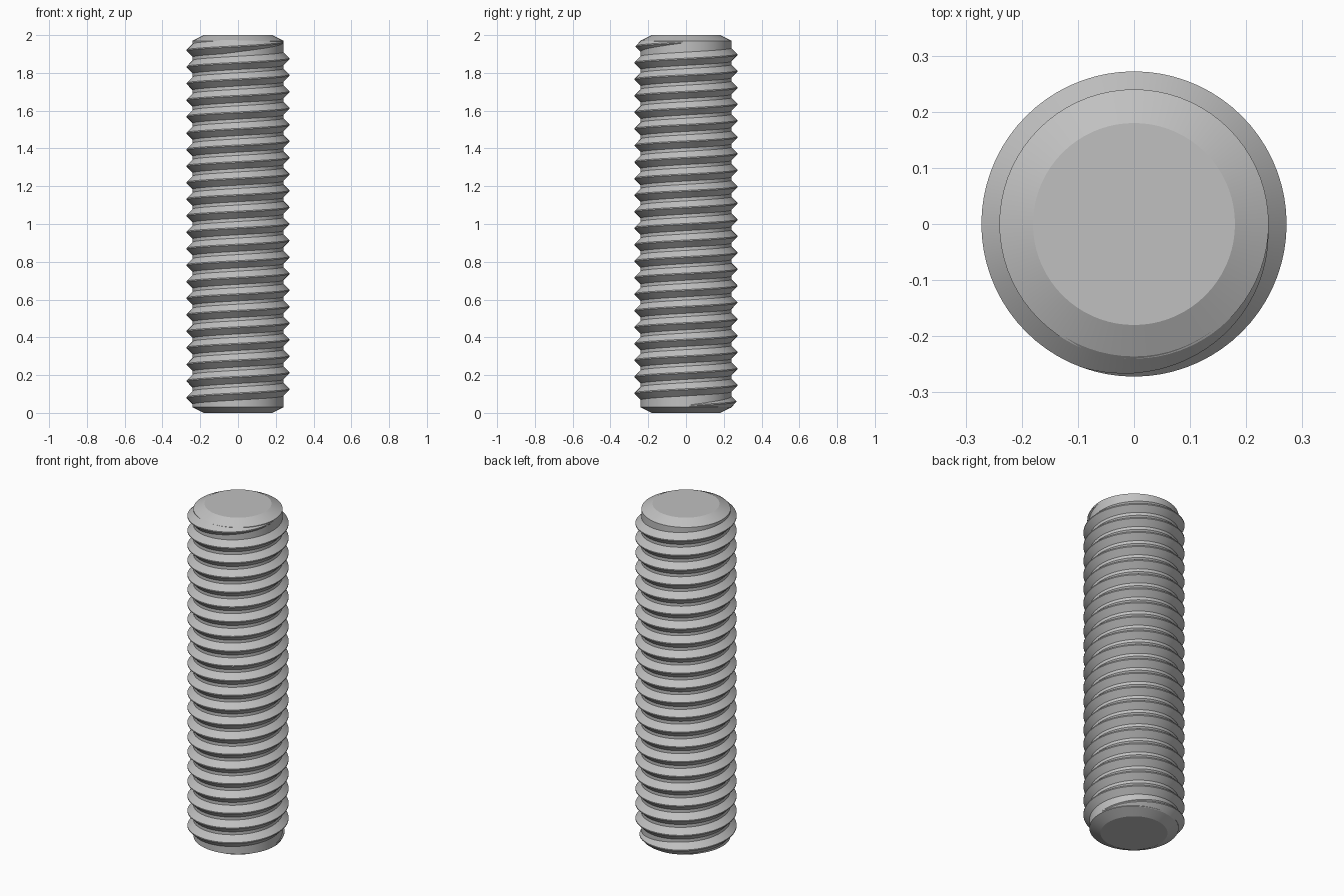
import bpy, bmesh, math

cube = bpy.data.objects.get("Cube")
if cube:
    bpy.data.objects.remove(cube, do_unlink=True)

HEIGHT, CORE_R, CREST_R, TIP_R = 2.0, 0.24, 0.272, 0.18
CHAMFER = 0.03
TURNS, PITCH = 22, 0.0875
SEGMENTS = 72
FADE = math.radians(110)

steel = bpy.data.materials.new("grey_steel")
steel.use_nodes = True
GREY = (0.53, 0.53, 0.53, 1)
steel.diffuse_color = GREY
steel.node_tree.nodes["Principled BSDF"].inputs["Base Color"].default_value = GREY


def sweep(name, sections, closed_profile):
    """Join successive vertex sections with quads and cap the two ends."""
    bm = bmesh.new()
    rows = [[bm.verts.new(p) for p in s] for s in sections]
    n = len(rows[0])
    for a, b in zip(rows, rows[1:]):
        for i in range(n if closed_profile else n - 1):
            j = (i + 1) % n
            bm.faces.new((a[i], a[j], b[j], b[i]))
    bm.faces.new(rows[0])
    bm.faces.new(rows[-1])
    bmesh.ops.recalc_face_normals(bm, faces=bm.faces)
    mesh = bpy.data.meshes.new(name)
    bm.to_mesh(mesh)
    bm.free()
    obj = bpy.data.objects.new(name, mesh)
    bpy.context.collection.objects.link(obj)
    mesh.materials.append(steel)
    bpy.ops.object.select_all(action='DESELECT')
    obj.select_set(True)
    bpy.context.view_layer.objects.active = obj
    bpy.ops.object.shade_smooth_by_angle(angle=math.radians(25))
    return obj


def polar(r, angle, z):
    return (r * math.cos(angle), r * math.sin(angle), z)


# Rod core with chamfered ends
outline = [(TIP_R, 0), (CORE_R, CHAMFER), (CORE_R, HEIGHT - CHAMFER), (TIP_R, HEIGHT)]
sweep("rod_core", [[polar(r, 2 * math.pi * k / SEGMENTS, z) for k in range(SEGMENTS)]
                   for r, z in outline], True)

# Right-handed helical thread, fading into the core at both ends
total = TURNS * 2 * math.pi
start_z = (HEIGHT - TURNS * PITCH) / 2
sections = []
for k in range(TURNS * SEGMENTS + 1):
    a = total * k / (TURNS * SEGMENTS)
    fade = min(1, a / FADE, (total - a) / FADE)
    z = start_z + PITCH * a / (2 * math.pi)
    crest = CORE_R + (CREST_R - CORE_R) * fade - 0.001 * (1 - fade)
    half = 0.004 + 0.032 * fade
    sections.append([polar(CORE_R - 0.004, a, z - half - 0.003), polar(crest, a, z - 0.003),
                     polar(crest, a, z + 0.003), polar(CORE_R - 0.004, a, z + half + 0.003)])
sweep("helical_thread", sections, True)
